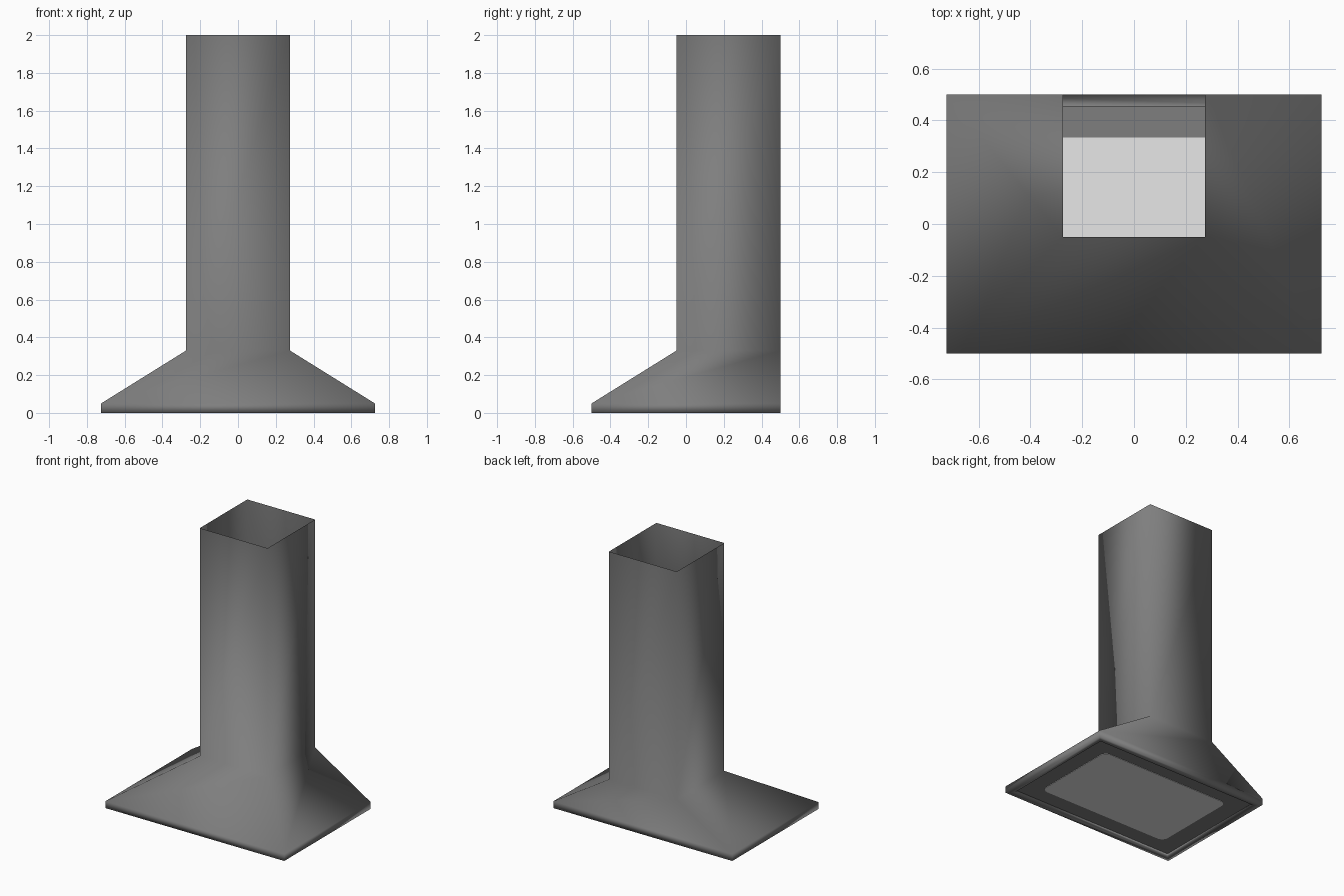
import bpy, bmesh, math

if "Cube" in bpy.data.objects:
    bpy.data.objects.remove(bpy.data.objects["Cube"])


def material(name, rgb):
    m = bpy.data.materials.new(name)
    m.diffuse_color = (*rgb, 1)
    m.use_nodes = True
    m.node_tree.nodes["Principled BSDF"].inputs["Base Color"].default_value = m.diffuse_color
    return m


STEEL = material("grey steel", (0.21, 0.21, 0.21))
LIGHT = material("pale light panel", (0.8, 0.8, 0.8))


def make_object(name, bm, mat, smooth):
    for f in bm.faces:
        f.smooth = smooth
    mesh = bpy.data.meshes.new(name)
    bm.to_mesh(mesh)
    bm.free()
    mesh.materials.append(mat)
    obj = bpy.data.objects.new(name, mesh)
    bpy.context.collection.objects.link(obj)
    return obj


def rectangle(bm, half_x, y0, y1, z):
    return [bm.verts.new(p) for p in ((-half_x, y0, z), (half_x, y0, z),
                                      (half_x, y1, z), (-half_x, y1, z))]


# Hood and chimney: one open, softly shaded shell lofted through rectangles
bm = bmesh.new()
sections = [
    (0.68, -0.455, 0.455, 0.02),   # recess under the rim
    (0.68, -0.455, 0.455, 0.0),    # inner rim
    (0.725, -0.5, 0.5, 0.0),       # outer rim
    (0.725, -0.5, 0.5, 0.05),      # top of lip
    (0.275, -0.05, 0.5, 0.33),     # chimney foot
    (0.275, -0.05, 0.5, 2.0),      # open chimney top
]
rings = [rectangle(bm, *s) for s in sections]
for a, b in zip(rings, rings[1:]):
    for i in range(4):
        j = (i + 1) % 4
        bm.faces.new((a[i], a[j], b[j], b[i]))
make_object("hood_and_chimney", bm, STEEL, True)

# Base plate: recessed underside closing the hood
bm = bmesh.new()
bm.faces.new(rectangle(bm, 0.68, -0.455, 0.455, 0.02)[::-1])
make_object("base_plate", bm, STEEL, False)

# Light panel: thin rounded plate showing on both sides of the base plate
bm = bmesh.new()
HX, HY, R, STEPS = 0.54, 0.335, 0.05, 6
outline = []
for k, (sx, sy) in enumerate(((1, 1), (-1, 1), (-1, -1), (1, -1))):
    for s in range(STEPS + 1):
        a = math.pi / 2 * (k + s / STEPS)
        outline.append(bm.verts.new((sx * (HX - R) + R * math.cos(a),
                                     sy * (HY - R) + R * math.sin(a), 0.017)))
face = bm.faces.new(outline)
top = bmesh.ops.extrude_face_region(bm, geom=[face])["geom"]
bmesh.ops.translate(bm, vec=(0, 0, 0.006),
                    verts=[v for v in top if isinstance(v, bmesh.types.BMVert)])
bmesh.ops.recalc_face_normals(bm, faces=bm.faces)
make_object("light_panel", bm, LIGHT, False)
